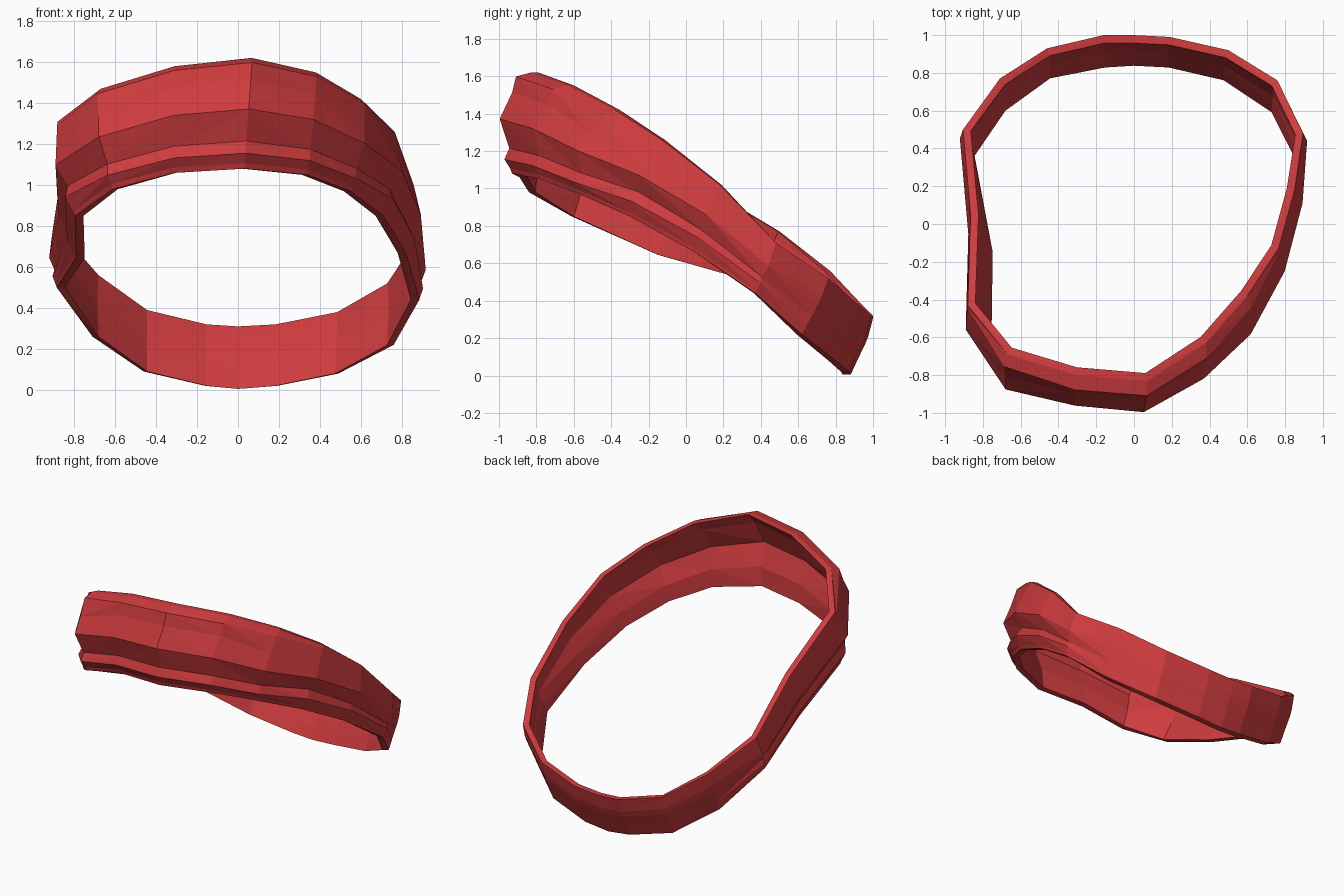
import bpy, bmesh
from mathutils import Vector

if "Cube" in bpy.data.objects:
    bpy.data.objects.remove(bpy.data.objects["Cube"])

red = bpy.data.materials.new("red cloth")
red.diffuse_color = (0.62, 0.045, 0.048, 1)
red.use_nodes = True
red.node_tree.nodes["Principled BSDF"].inputs["Base Color"].default_value = red.diffuse_color

# Stations round the tilted band: outer top rim, outer bottom rim, fold strength
top = [(.07, -.83, 1.62), (.38, -.63, 1.55), (.60, -.38, 1.42), (.765, -.13, 1.26),
       (.85, .18, 1.02), (.895, .48, .71), (.76, .76, .52), (.50, .92, .38),
       (.19, .99, .32), (0, 1, .31), (-.16, 1, .32), (-.46, .93, .39),
       (-.71, .77, .56), (-.905, .50, .77), (-.865, .05, 1.04), (-.88, -.43, 1.31),
       (-.67, -.69, 1.47), (-.31, -.80, 1.58)]
bottom = [(.03, -.93, 1.08), (.34, -.78, 1.05), (.55, -.57, .97), (.71, -.30, .85),
          (.82, .03, .67), (.885, .37, .44), (.76, .62, .22), (.49, .80, .08),
          (.19, .87, .02), (0, .88, .005), (-.16, .87, .02), (-.46, .81, .09),
          (-.71, .63, .26), (-.885, .37, .50), (-.79, -.15, .645), (-.795, -.61, .85),
          (-.61, -.84, .98), (-.31, -.89, 1.06)]
# fold strength of the side stations
fold = {3: .9, 4: .7, 5: .35, 13: .35, 14: .6, 15: .85}

# Folded cross-sections: (fraction down the band, push outward)
deep = [(0, 0), (.04, .075), (.20, .08), (.46, .12), (.75, .04), (.86, .055), (.95, .015), (1, 0)]
tuck = [(0, 0), (.05, .06), (.27, .085), (.48, .12), (.75, .04), (.86, .055), (.95, .015), (1, 0)]
side = [(0, 0), (.04, .01), (.43, .075), (.46, .08), (.68, .015), (.80, .05), (.95, .01), (1, 0)]
flat = [(0, 0), (.04, .002), (.32, .014), (.46, .014), (.68, .008), (.80, .005), (.95, .002), (1, 0)]
# inside wall, bottom to top, follows the main folds
lining = [(1, 0), (.75, .03), (.46, .11), (.15, .06), (0, 0)]

bm = bmesh.new()
n = len(top)
rings = []
for i in range(n):
    a, b = Vector(top[i]), Vector(bottom[i])
    push = Vector((a.x ** 3, a.y - .2, 0)).normalized()
    tangent = Vector(top[(i + 1) % n]) - Vector(top[i - 1])
    inward = Vector((-tangent.y, tangent.x, 0)).normalized() * .042
    if i in fold:
        section, f, g = side, fold[i], .6 * fold[i]
    elif 6 <= i <= 12:
        section, f, g = flat, 1, .1
    else:
        section, f, g = (tuck if i in (2, 16) else deep), 1, 1
    pts = [a.lerp(b, t) + push * o * f for t, o in section]
    pts += [a.lerp(b, t) + push * o * g + inward for t, o in lining]
    rings.append([bm.verts.new(p) for p in pts])

# Skin neighbouring sections into a closed band
m = len(rings[0])
for i in range(n):
    r, s = rings[i], rings[(i + 1) % n]
    for j in range(m):
        k = (j + 1) % m
        # split the folds so the upper crease closes with a triangular tuck
        if i > n // 2:
            bm.faces.new((r[j], r[k], s[j]))
            bm.faces.new((s[j], r[k], s[k]))
        else:
            bm.faces.new((r[j], r[k], s[k]))
            bm.faces.new((r[j], s[k], s[j]))
bmesh.ops.recalc_face_normals(bm, faces=bm.faces)

mesh = bpy.data.meshes.new("folded_band")
bm.to_mesh(mesh)
bm.free()
mesh.materials.append(red)
band = bpy.data.objects.new("folded_band", mesh)
bpy.context.collection.objects.link(band)
